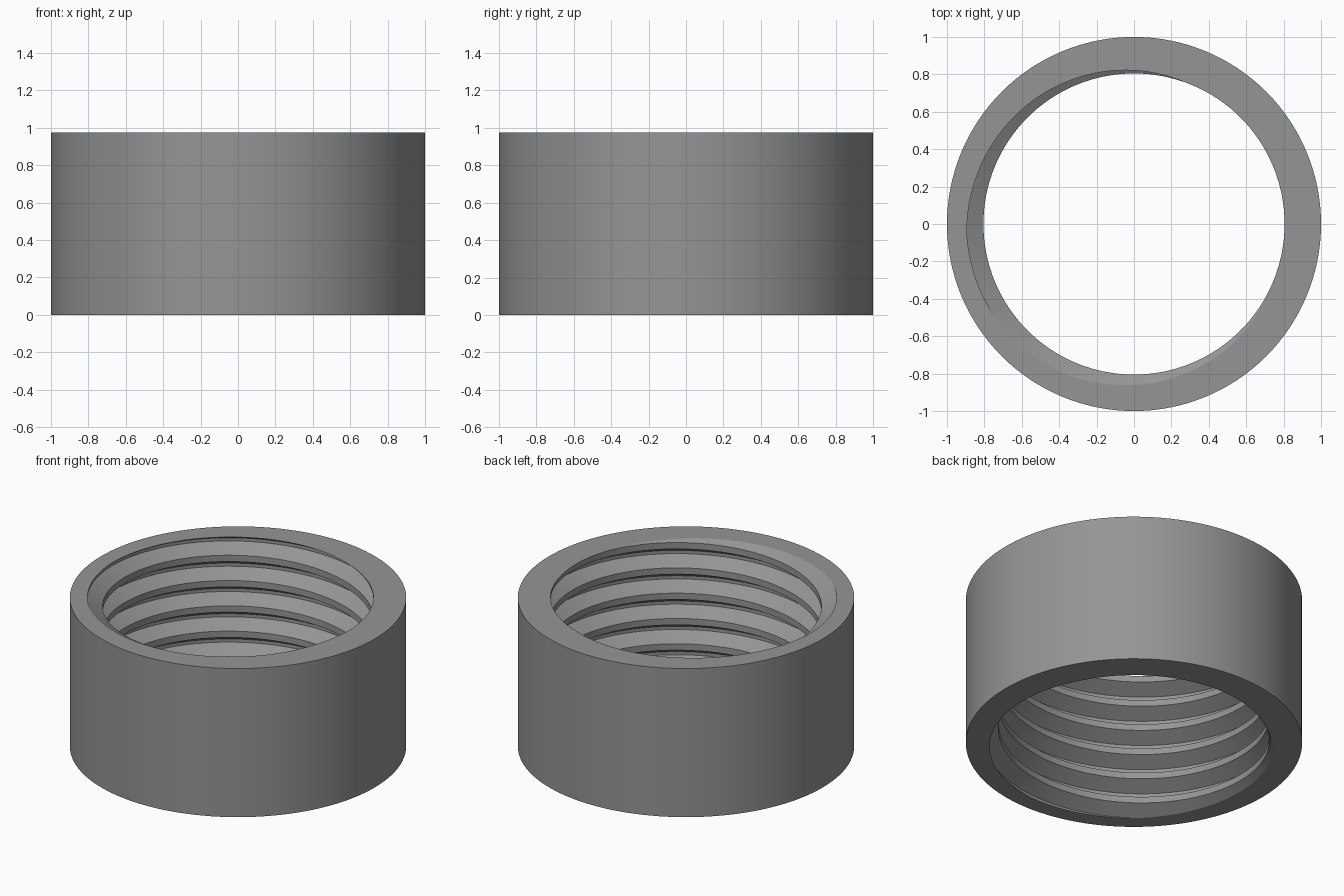
import bpy, bmesh, math

if "Cube" in bpy.data.objects:
    bpy.data.objects.remove(bpy.data.objects["Cube"])

N = 128                       # segments round the ring
HEIGHT, PITCH = 0.975, 0.166
R_OUT, R_CREST, R_ROOT = 1.0, 0.805, 0.895
PHASE = math.radians(25)      # angle where a crest meets the top rim

# One pitch of the thread: crest flat, upper flank, root flat, lower flank
PROFILE = [(R_CREST, -0.125), (R_CREST, 0.125), (R_ROOT, 0.4375),
           (R_ROOT, 0.5625), (R_CREST, 0.875)]

bm = bmesh.new()

# Helical thread, swept past both ends of the ring
turns = math.ceil(HEIGHT / PITCH) + 4
previous = None
for i in range(turns * N + 1):
    a = 2 * math.pi * i / N
    lift = HEIGHT + PITCH * ((a - PHASE) / (2 * math.pi) - turns + 1)
    column = [bm.verts.new((r * math.cos(a), r * math.sin(a), lift + PITCH * t))
              for r, t in PROFILE]
    if previous:
        for k in range(len(PROFILE) - 1):
            bm.faces.new((previous[k], previous[k + 1], column[k + 1], column[k]))
    previous = column
bmesh.ops.remove_doubles(bm, verts=bm.verts, dist=1e-5)

# Trim the thread flat at both ends
for z, direction in ((0, -1), (HEIGHT, 1)):
    bmesh.ops.bisect_plane(bm, geom=bm.verts[:] + bm.edges[:] + bm.faces[:],
                           plane_co=(0, 0, z), plane_no=(0, 0, direction),
                           dist=1e-6, clear_outer=True)
bmesh.ops.remove_doubles(bm, verts=bm.verts, dist=1e-4)

# Outer wall
rings = [[bm.verts.new((R_OUT * math.cos(2 * math.pi * i / N),
                        R_OUT * math.sin(2 * math.pi * i / N), z))
          for i in range(N)] for z in (0, HEIGHT)]
for i in range(N):
    j = (i + 1) % N
    bm.faces.new((rings[0][i], rings[0][j], rings[1][j], rings[1][i]))

# Flat end faces between the thread and the outer wall
for z in (0, HEIGHT):
    rim = [e for e in bm.edges if e.is_boundary
           and all(abs(v.co.z - z) < 1e-3 for v in e.verts)]
    bmesh.ops.triangle_fill(bm, edges=rim, use_beauty=True, normal=(0, 0, 1))
bmesh.ops.recalc_face_normals(bm, faces=bm.faces)

mesh = bpy.data.meshes.new("threaded_ring")
bm.to_mesh(mesh)
bm.free()
ring = bpy.data.objects.new("threaded_ring", mesh)
bpy.context.collection.objects.link(ring)

# Plain grey material
grey = bpy.data.materials.new("grey")
grey.diffuse_color = (0.3, 0.3, 0.3, 1)
grey.use_nodes = True
grey.node_tree.nodes["Principled BSDF"].inputs["Base Color"].default_value = grey.diffuse_color
mesh.materials.append(grey)

bpy.context.view_layer.objects.active = ring
ring.select_set(True)
bpy.ops.object.shade_smooth_by_angle(angle=math.radians(20))
